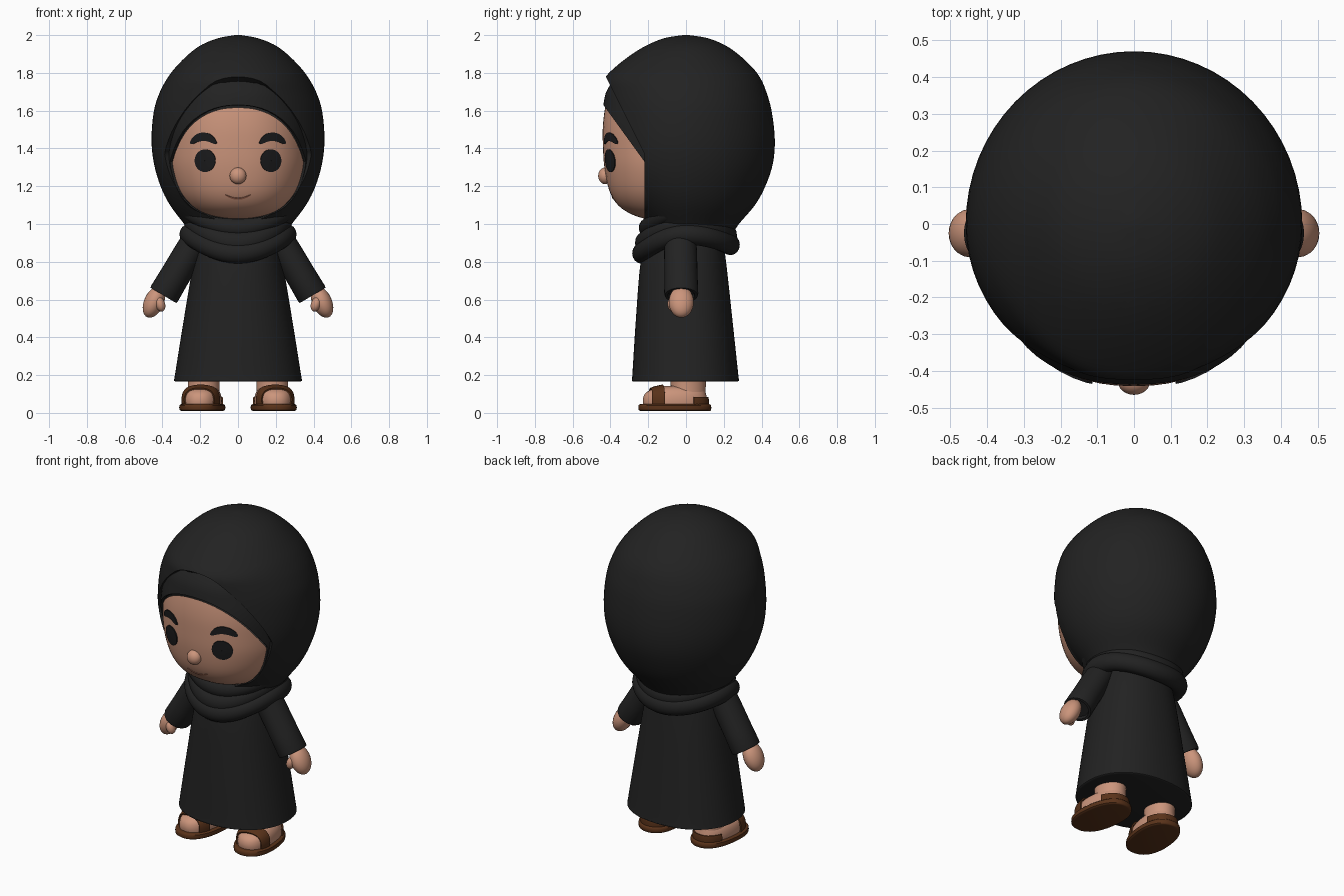
import bpy, bmesh, math
from mathutils import Vector
from mathutils.bvhtree import BVHTree

if "Cube" in bpy.data.objects:
    bpy.data.objects.remove(bpy.data.objects["Cube"])

parts = []


def material(name, r, g, b):
    m = bpy.data.materials.new(name)
    m.use_nodes = True
    m.diffuse_color = (r, g, b, 1)
    m.node_tree.nodes["Principled BSDF"].inputs["Base Color"].default_value = (r, g, b, 1)
    return m


skin = material("skin", .60, .30, .20)
lips = material("lip_line", .33, .13, .08)
cloth = material("black_cloth", .016, .016, .016)
ink = material("eye_black", .011, .011, .012)
leather = material("brown_leather", .10, .032, .01)


def finish(name, bm, mat):
    mesh = bpy.data.meshes.new(name)
    bm.to_mesh(mesh)
    bm.free()
    mesh.materials.append(mat)
    obj = bpy.data.objects.new(name, mesh)
    bpy.context.collection.objects.link(obj)
    parts.append(obj)
    return obj


def skin_rings(bm, rings, closed=False):
    """Bridge rings of points with quads and cap the ends."""
    vs = [[bm.verts.new(p) for p in ring] for ring in rings]
    pairs = list(zip(vs, vs[1:])) + ([(vs[-1], vs[0])] if closed else [])
    for a, b in pairs:
        for i in range(len(a)):
            j = (i + 1) % len(a)
            bm.faces.new((a[i], a[j], b[j], b[i]))
    if not closed:
        bm.faces.new(vs[0])
        bm.faces.new(vs[-1])
    bmesh.ops.recalc_face_normals(bm, faces=bm.faces)


def smooth_rows(rows, steps):
    """Catmull-Rom interpolation between section rows."""
    rows = [Vector(r) for r in rows]
    out = []
    for i in range(len(rows) - 1):
        a, b, c, d = rows[max(i - 1, 0)], rows[i], rows[i + 1], rows[min(i + 2, len(rows) - 1)]
        for k in range(steps):
            t = k / steps
            out.append(b + (c - a) * (t / 2) + (a * 2 - b * 5 + c * 4 - d) * (t * t / 2)
                       + (b * 3 - a - c * 3 + d) * (t ** 3 / 2))
    return out + [rows[-1]]


def loft(name, rows, mat, power=2, grow=0, mid=0, steps=4, n=64, cuts=(), drop=None):
    """Stack of rounded sections (z, half width, front y, back y)."""
    def half(v):
        return math.copysign(abs(v) ** (2 / power), v)
    rings = []
    for z, w, front, back in smooth_rows(rows, steps):
        ring = []
        for i in range(n):
            c, s = math.cos(math.tau * i / n), math.sin(math.tau * i / n)
            reach = (back - mid if s > 0 else mid - front) + grow
            ring.append((half(c) * (w + grow), mid + half(s) * reach, z))
        rings.append(ring)
    bm = bmesh.new()
    skin_rings(bm, rings)
    for co, no in cuts:
        bmesh.ops.bisect_plane(bm, geom=bm.verts[:] + bm.edges[:] + bm.faces[:],
                               plane_co=co, plane_no=no)
    if drop:
        gone = [f for f in bm.faces if drop(f.calc_center_median())]
        bmesh.ops.delete(bm, geom=gone, context='FACES')
    return finish(name, bm, mat)


def ball(name, loc, radii, mat, tilt=0):
    bm = bmesh.new()
    bmesh.ops.create_uvsphere(bm, u_segments=24, v_segments=16, radius=1)
    bmesh.ops.scale(bm, vec=radii, verts=bm.verts)
    obj = finish(name, bm, mat)
    obj.location = loc
    obj.rotation_euler.y = tilt
    return obj


def thicken(obj, amount, offset=-1):
    mod = obj.modifiers.new("thickness", 'SOLIDIFY')
    mod.thickness, mod.offset = amount, offset


# Head: skin below a slanted brow line, under-scarf above and behind it
head_rows = [(1.02, .12, -.19, .1), (1.05, .22, -.285, .15), (1.1, .29, -.36, .2),
             (1.18, .345, -.407, .25), (1.3, .38, -.432, .3), (1.42, .385, -.44, .3),
             (1.52, .38, -.44, .3), (1.62, .36, -.427, .3), (1.72, .32, -.40, .28),
             (1.82, .22, -.3, .2), (1.88, .08, -.1, .08)]
brow_cut = ((0, -.43, 1.62), (0, 1.38, 1))


def above_brow(p):
    return p.z > 1.62 - 1.38 * (p.y + .43)


jaw_y = -.22
jaw_cut = ((0, jaw_y, 1), (0, 1, 0))
face = loft("face", head_rows, skin, power=2.3, cuts=[brow_cut], drop=above_brow)
under = loft("under_scarf", head_rows, cloth, power=2.3, grow=.012, cuts=[brow_cut, jaw_cut],
             drop=lambda p: p.y < jaw_y and not above_brow(p))
thicken(under, .014)

# Hood with an arched face opening
hood_rows = [(.95, .25, -.2, .25), (1, .285, -.22, .28), (1.1, .36, -.3, .365), (1.2, .41, -.37, .42),
             (1.32, .445, -.42, .46), (1.45, .458, -.435, .47), (1.6, .445, -.435, .453),
             (1.7, .413, -.435, .425), (1.77, .375, -.43, .395), (1.83, .33, -.375, .35),
             (1.9, .26, -.285, .275), (1.95, .19, -.2, .2), (1.985, .1, -.11, .11), (2, .015, -.015, .015)]
arch_cut = ((0, -.42, 1.77), (0, 2, 1))
hood = loft("hood", hood_rows, cloth, cuts=[arch_cut, jaw_cut],
            drop=lambda p: p.y < jaw_y and p.z < 1.77 - 2 * (p.y + .42))
thicken(hood, .05)


# Scarf folds wrapped round the neck
def fold(name, z, dip, back_dip, a, b, thick, tall):
    rings = []
    for i in range(64):
        t = math.tau * i / 64
        c, s = math.cos(t), math.sin(t)
        height = z - (dip if c > 0 else back_dip) * c * c
        ring = []
        for k in range(16):
            u = math.tau * k / 16
            d = thick * math.cos(u)
            ring.append(((a + d) * s, -(b + d) * c, height + tall * math.sin(u)))
        rings.append(ring)
    bm = bmesh.new()
    skin_rings(bm, rings, closed=True)
    finish(name, bm, cloth)


fold("scarf_lower_fold", .945, .1, .055, .26, .235, .05, .055)
fold("scarf_middle_fold", 1.0, .1, .06, .235, .22, .05, .06)
fold("scarf_chin_fold", 1.08, .1, .08, .275, .205, .045, .05)

# Robe
loft("robe", [(.165, .325, -.275, .268), (.172, .337, -.286, .28), (.2, .334, -.284, .277),
              (.5, .286, -.265, .245), (.8, .235, -.24, .212), (.93, .2, -.2, .19),
              (1.05, .15, -.15, .15)], cloth, power=2.2)

# Facial features projected on the face
tree = BVHTree.FromPolygons([v.co for v in face.data.vertices],
                            [p.vertices for p in face.data.polygons])


def plate(name, shape, mat, rows, cols, lift=.007):
    """Grid of front-plane points pressed onto the face."""
    bm = bmesh.new()
    grid = []
    for r in range(rows + 1):
        line = []
        for c in range(cols + 1):
            x, z = shape(r / rows, c / cols)
            hit = tree.ray_cast(Vector((x, -1, z)), Vector((0, 1, 0)))[0]
            line.append(bm.verts.new((x, hit.y - lift, z)))
        grid.append(line)
    for r in range(rows):
        for c in range(cols):
            bm.faces.new((grid[r][c], grid[r][c + 1], grid[r + 1][c + 1], grid[r + 1][c]))
    bmesh.ops.remove_doubles(bm, verts=bm.verts, dist=.0002)
    bmesh.ops.recalc_face_normals(bm, faces=bm.faces)
    if sum(f.normal.y for f in bm.faces) > 0:
        bmesh.ops.reverse_faces(bm, faces=bm.faces)
    thicken(finish(name, bm, mat), .009)


def stroke(x, z, half, rise, thick):
    """Arched stroke with rounded ends."""
    def shape(u, v):
        k = 2 * v - 1
        body = thick * max(1 - abs(k) ** 4, .02) ** .5
        return x + half * k, z + rise * (1 - k * k) + body * (u - .5)
    return shape


def disc(x, z, rx, rz):
    def shape(u, v):
        r = .02 + .98 * u
        return x + rx * r * math.cos(math.tau * v), z + rz * r * math.sin(math.tau * v)
    return shape


ball("nose", (0, -.428, 1.255), (.044, .037, .044), skin)
plate("mouth", stroke(0, 1.155, .07, -.022, .009), lips, 1, 20, .003)

sole_rows = [(.01, .105, -.24, .125), (.016, .118, -.252, .133), (.04, .118, -.252, .133),
             (.046, .108, -.243, .125)]
foot_rows = [(.03, .098, -.225, .112), (.07, .1, -.23, .112), (.105, .092, -.215, .105),
             (.13, .072, -.17, .1), (.142, .04, -.12, .09)]

for s, side in ((1, "left"), (-1, "right")):
    plate(side + "_eye", disc(s * .175, 1.335, .055, .06), ink, 5, 28)
    plate(side + "_eyebrow", stroke(s * .184, 1.43, .07, .032, .044), ink, 4, 20)

    # Sleeve from shoulder to cuff, with a tucked-in opening
    start, end = Vector((s * .2, -.03, .95)), Vector((s * .395, -.025, .622))
    along = (end - start).normalized()
    across = along.cross(Vector((0, 1, 0)))
    rings = []
    for t, r in ((-.06, .04), (0, .075), (.3, .079), (.7, .08), (.97, .082), (1, .079), (1, .065), (.95, .06)):
        mid = start.lerp(end, t)
        rings.append([mid + across * (r * math.cos(a)) + Vector((0, r * 1.1 * math.sin(a), 0))
                      for a in (math.tau * i / 28 for i in range(28))])
    bm = bmesh.new()
    skin_rings(bm, rings)
    finish(side + "_sleeve", bm, cloth)

    # Mitten hand and thumb
    ball(side + "_hand", (s * .445, -.025, .587), (.052, .066, .088), skin, -s * .42)
    ball(side + "_thumb", (s * .412, -.068, .575), (.026, .03, .04), skin, s * .3)

    # Foot, ankle and sandal, toes turned slightly out
    pieces = [
        loft(side + "_foot", foot_rows, skin, mid=-.05, power=2.3, n=40),
        loft(side + "_ankle", [(.05, .088, -.085, .108), (.12, .083, -.08, .105), (.3, .09, -.09, .11)],
             skin, n=32),
        loft(side + "_sandal_sole", sole_rows, leather, mid=-.06, power=2.3, n=48, steps=2)]
    for label, lo, hi in (("toe_strap", -.19, -.125), ("heel_strap", .03, .2)):
        strap = loft(side + "_" + label, foot_rows, leather, mid=-.05, power=2.3, grow=.009, n=40,
                     cuts=[((0, lo, 0), (0, 1, 0)), ((0, hi, 0), (0, 1, 0)), ((0, 0, .085), (0, 0, 1))],
                     drop=lambda p: not lo < p.y < hi or (lo > 0 and p.z > .085))
        if lo < 0:
            for v in strap.data.vertices:
                v.co.z += .007
        thicken(strap, .008)
        pieces.append(strap)
    for p in pieces:
        p.location.x = s * .182
        p.rotation_euler.z = s * .12

# Bake thickness and shade smooth with crisp edges
bpy.ops.object.select_all(action='DESELECT')
for obj in parts:
    obj.select_set(True)
bpy.context.view_layer.objects.active = parts[0]
bpy.ops.object.convert(target='MESH')
bpy.ops.object.shade_smooth_by_angle(angle=math.radians(40))
